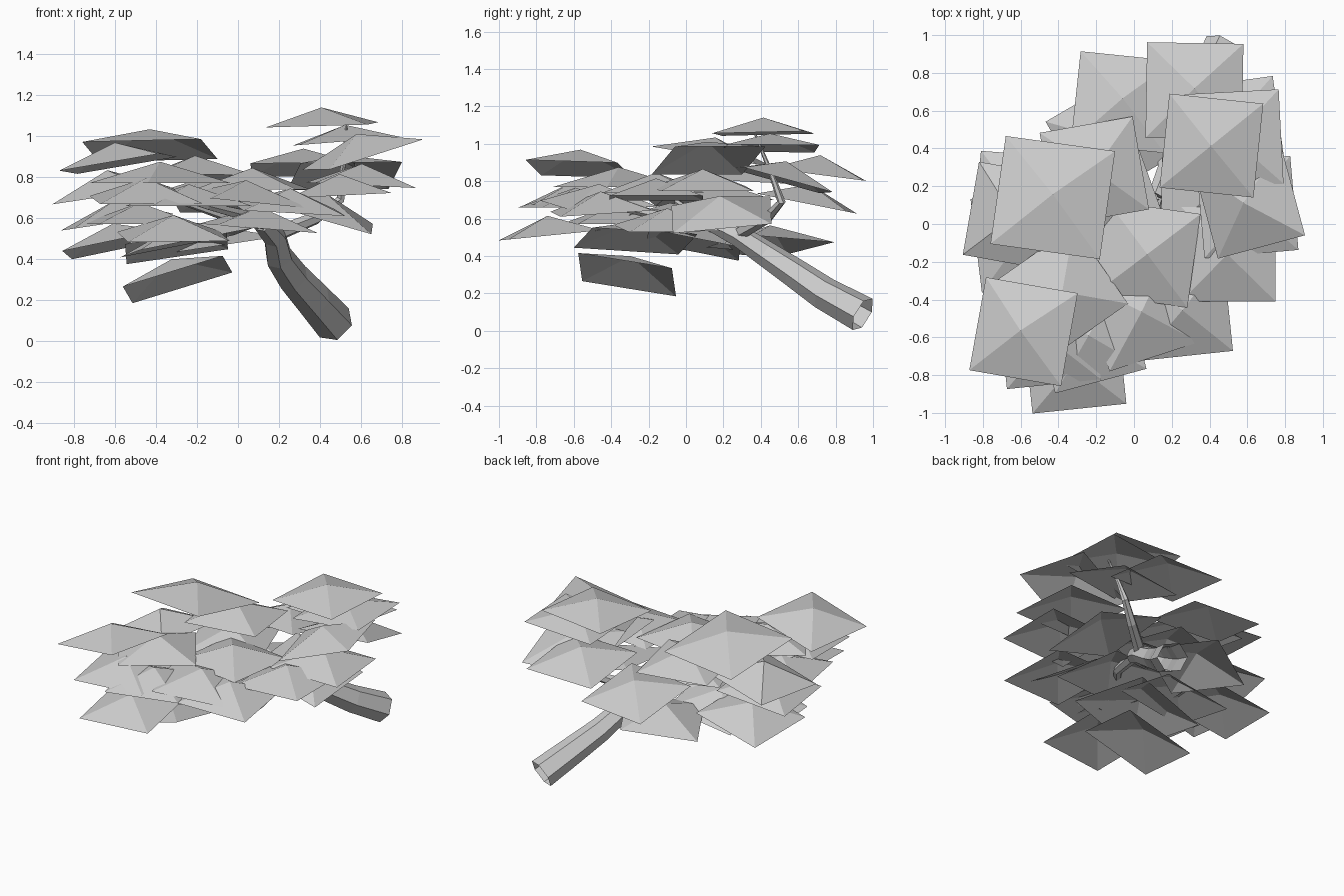
import bpy
import bmesh
from math import cos, sin, pi, radians
from mathutils import Matrix, Vector

default_cube = bpy.data.objects.get("Cube")
if default_cube:
    bpy.data.objects.remove(default_cube, do_unlink=True)

# One plain grey for the whole tree
grey = bpy.data.materials.new("plain_grey")
grey.use_nodes = True
tone = (0.6, 0.6, 0.6, 1)
grey.diffuse_color = tone
grey.node_tree.nodes["Principled BSDF"].inputs["Base Color"].default_value = tone


def add_object(name, bm):
    mesh = bpy.data.meshes.new(name)
    bm.to_mesh(mesh)
    bm.free()
    mesh.materials.append(grey)
    obj = bpy.data.objects.new(name, mesh)
    bpy.context.collection.objects.link(obj)
    return obj


def leaf(name, x, y, z, turn=0, slope_x=0, slope_y=0, size=0.5, height=0.105):
    """Open four-sided tent; z is the middle of its rim, slopes tip the rim."""
    bm = bmesh.new()
    half = size / 2
    corners = [bm.verts.new((sx * half, sy * half, 0))
               for sx, sy in ((-1, -1), (1, -1), (1, 1), (-1, 1))]
    apex = bm.verts.new((0, 0, height))
    for i, corner in enumerate(corners):
        bm.faces.new((corner, corners[(i + 1) % len(corners)], apex))
    up = Vector((0, 0, 1))
    normal = Vector((-slope_x, -slope_y, 1))
    tip = up.rotation_difference(normal).to_matrix().to_4x4()
    place = Matrix.Translation((x, y, z))
    spin = Matrix.Rotation(radians(turn), 4, "Z")
    bm.transform(place @ tip @ spin)
    return add_object(name + "_leaf", bm)


def limb(name, points, start_radius, end_radius, sides=6):
    """Tapered faceted tube swept along a path, open at its start."""
    bm = bmesh.new()
    path = [Vector(p) for p in points]
    last = len(path) - 1
    tangent = (path[1] - path[0]).normalized()
    side = tangent.orthogonal().normalized()
    rings = []
    for i, point in enumerate(path):
        ahead = (path[min(i + 1, last)] - path[max(i - 1, 0)]).normalized()
        side = tangent.rotation_difference(ahead) @ side
        tangent = ahead
        other = tangent.cross(side)
        radius = start_radius + (end_radius - start_radius) * i / last
        ring = []
        for k in range(sides):
            angle = 2 * pi * k / sides
            offset = side * cos(angle) + other * sin(angle)
            ring.append(bm.verts.new(point + offset * radius))
        rings.append(ring)
    for lower, upper in zip(rings, rings[1:]):
        for k in range(sides):
            n = (k + 1) % sides
            bm.faces.new((lower[k], lower[n], upper[n], upper[k]))
    bm.faces.new(rings[-1])
    return add_object(name, bm)


# Leaning trunk and its branches
fork = (0.12, 0.14, 0.58)
limb("trunk", [(0.47, 0.945, 0.088), (0.37, 0.74, 0.2), (0.27, 0.58, 0.31),
               (0.2, 0.43, 0.41), (0.18, 0.28, 0.51), fork], 0.1, 0.05)
limb("left_branch", [(0.18, 0.28, 0.52), (0.38, 0.43, 0.6), (0.5, 0.51, 0.69),
                     (0.51, 0.46, 0.83), (0.53, 0.37, 1.05)], 0.04, 0.006)
limb("right_branch", [fork, (-0.08, 0.05, 0.62), (-0.3, -0.05, 0.69)], 0.04, 0.015)
limb("front_branch", [fork, (0.05, -0.1, 0.61), (-0.15, -0.35, 0.66),
                      (-0.35, -0.45, 0.72)], 0.04, 0.01)

# Upper canopy
leaf("crown_left", 0.41, 0.415, 1.055, -6, 0.03, 0.02, height=0.085)
leaf("crown_right", -0.43, 0.14, 0.93, -8, 0, -0.17, size=0.585)
leaf("under_crown_left", 0.53, 0.45, 0.975, 3, 0.08, height=0.08)
leaf("raised_left", 0.61, 0.12, 0.91, 15, 0.3, 0.08)
leaf("top_back", 0.32, 0.705, 0.835, -1, 0, -0.13, size=0.51)
leaf("top_front_right", -0.585, -0.57, 0.865, -10, 0.16, -0.06)
leaf("top_middle", -0.21, 0.28, 0.8, 10, 0, -0.05)
leaf("back_left", 0.52, 0.51, 0.805, 8, 0.05, -0.27)

# Middle canopy
leaf("side_left", 0.6, 0.09, 0.76, 5, -0.05)
leaf("front_left", 0.5, -0.16, 0.71, 0, 0.05)
leaf("centre", 0.07, -0.16, 0.74, -8)
leaf("front_diamond", -0.38, -0.36, 0.77, 35)
leaf("side_right", -0.62, 0.04, 0.71, -10, 0.15, height=0.125)
leaf("mid_front_right", -0.45, -0.6, 0.69, 6, 0, 0.08)
leaf("mid_front", -0.24, -0.59, 0.66, 15)
leaf("back", -0.06, 0.645, 0.68, -6, 0, -0.2)
leaf("inner", -0.15, 0.15, 0.7, 20)
leaf("drooping_left", 0.4, 0.19, 0.62, 0, -0.29, 0.1, size=0.53)

# Lower canopy
leaf("low_front", 0.03, -0.465, 0.68, 18, -0.1)
leaf("low_front_left", 0.25, -0.45, 0.64, 6, -0.06, 0.06)
leaf("low_side_right", -0.59, -0.085, 0.58, 7, 0.15)
leaf("low_front_right", -0.48, -0.38, 0.57, 10)
leaf("low_tip", -0.315, -0.73, 0.51, 6, 0, 0.1)
leaf("low_back_right", -0.59, 0.12, 0.47, -5, 0.2, -0.1)
leaf("low_back", -0.13, 0.45, 0.46, 30, 0.15)
leaf("low_centre", 0.1, -0.1, 0.55, 10, -0.08)
leaf("low_middle", -0.3, 0.04, 0.46, 0, 0.15, -0.2)
leaf("low_inner", -0.25, -0.27, 0.48, 10, 0.2, -0.03, size=0.57)
leaf("lowest", -0.295, -0.315, 0.3, -4, 0.3, -0.19, size=0.51)
